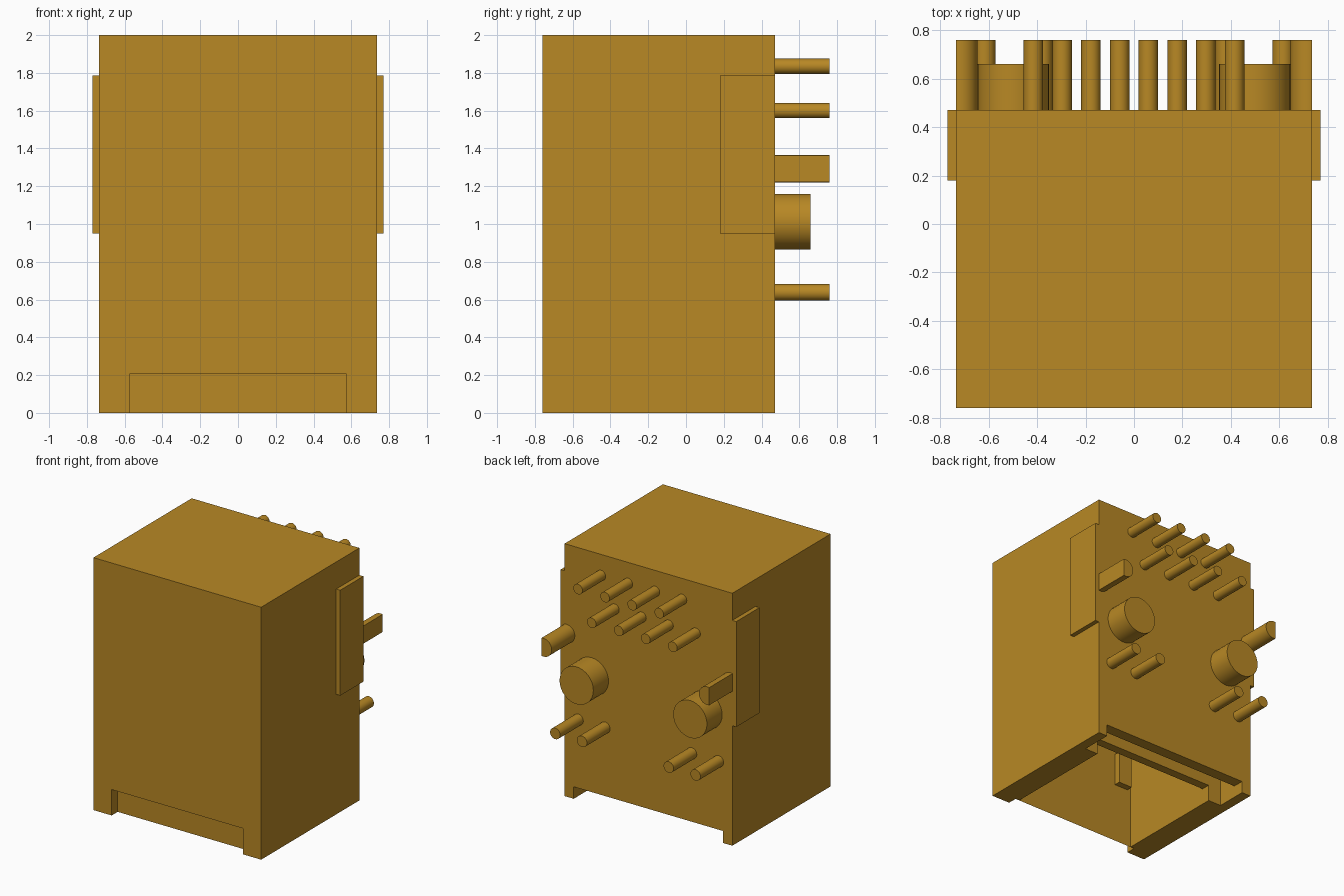
import bpy
import bmesh
from math import pi
from mathutils import Matrix, Vector

cube = bpy.data.objects.get("Cube")
if cube:
    bpy.data.objects.remove(cube, do_unlink=True)

GOLD = (0.479, 0.246, 0.018, 1.0)
gold = bpy.data.materials.new("golden_tan")
gold.use_nodes = True
gold.diffuse_color = GOLD
gold.node_tree.nodes["Principled BSDF"].inputs["Base Color"].default_value = GOLD

BACK, TIP = 0.47, 0.76      # back face of the housing, end of the pins


def finish(name, bm):
    mesh = bpy.data.meshes.new(name)
    bm.to_mesh(mesh)
    bm.free()
    mesh.materials.append(gold)
    obj = bpy.data.objects.new(name, mesh)
    bpy.context.collection.objects.link(obj)
    return obj


def box(name, xs, ys, zs):
    lo, hi = Vector((xs[0], ys[0], zs[0])), Vector((xs[1], ys[1], zs[1]))
    bm = bmesh.new()
    size = Matrix.Diagonal((*(hi - lo), 1))
    bmesh.ops.create_cube(bm, size=1, matrix=Matrix.Translation((lo + hi) / 2) @ size)
    return finish(name, bm)


def peg(name, x, z, radius, end, clip=None):
    """Round peg on the back face, optionally cut flat at x = +-clip."""
    start = BACK - 0.02
    bm = bmesh.new()
    place = Matrix.Translation((x, (start + end) / 2, z)) @ Matrix.Rotation(pi / 2, 4, "X")
    bmesh.ops.create_cone(bm, cap_ends=True, segments=32, radius1=radius,
                          radius2=radius, depth=end - start, matrix=place)
    if clip:
        side = 1 if x > 0 else -1
        cut = bmesh.ops.bisect_plane(bm, geom=bm.verts[:] + bm.edges[:] + bm.faces[:],
                                     plane_co=(side * clip, 0, 0),
                                     plane_no=(side, 0, 0), clear_outer=True)
        rim = [e for e in cut["geom_cut"] if isinstance(e, bmesh.types.BMEdge)]
        bmesh.ops.edgeloop_fill(bm, edges=rim)
        bmesh.ops.recalc_face_normals(bm, faces=bm.faces[:])
    obj = finish(name, bm)
    bpy.ops.object.select_all(action="DESELECT")
    obj.select_set(True)
    bpy.context.view_layer.objects.active = obj
    bpy.ops.object.shade_smooth_by_angle()
    return obj


# Housing with the socket opening downwards
housing = box("housing", (-0.735, 0.735), (-0.76, BACK), (0, 2))
openings = [
    (0.575, -0.90, -0.685, 0.205),   # front notch
    (0.54, -0.685, 0.15, 1.30),      # socket cavity
    (0.54, 0.14, 0.23, 0.13),        # passage under the inner wall
    (0.655, 0.22, 0.38, 0.40),       # rear groove
    (0.655, 0.37, 0.60, 0.095),      # rear notch
]
for half, y0, y1, top in openings:
    cutter = box("cutter", (-half, half), (y0, y1), (-0.1, top))
    cutter.hide_render = True
    mod = housing.modifiers.new("opening", "BOOLEAN")
    mod.operation = "DIFFERENCE"
    mod.solver = "EXACT"
    mod.object = cutter
    bpy.context.view_layer.objects.active = housing
    bpy.ops.object.modifier_apply(modifier=mod.name)
    bpy.data.objects.remove(cutter, do_unlink=True)

# Mirrored side parts
for side, label in ((1, "left"), (-1, "right")):
    def span(a, b):
        return sorted((side * a, side * b))

    box(f"{label}_side_plate", span(0.73, 0.77), (0.18, BACK), (0.95, 1.785))
    box(f"{label}_inner_tab", span(0.39, 0.51), (-0.70, -0.635), (0.48, 0.74))
    peg(f"{label}_locating_peg", side * 0.498, 1.012, 0.148, 0.66)
    peg(f"{label}_flat_sided_peg", side * 0.7175, 1.293, 0.0725, TIP, clip=0.735)
    for place, x in (("outer", 0.615), ("inner", 0.38)):
        peg(f"{label}_{place}_lower_pin", side * x, 0.638, 0.044, TIP)

# Two staggered rows of contact pins
for i in range(4):
    x = 0.415 - i * 0.237
    peg(f"upper_row_pin_{i + 1}", x, 1.835, 0.04, TIP)
    peg(f"second_row_pin_{i + 1}", -x, 1.60, 0.04, TIP)
